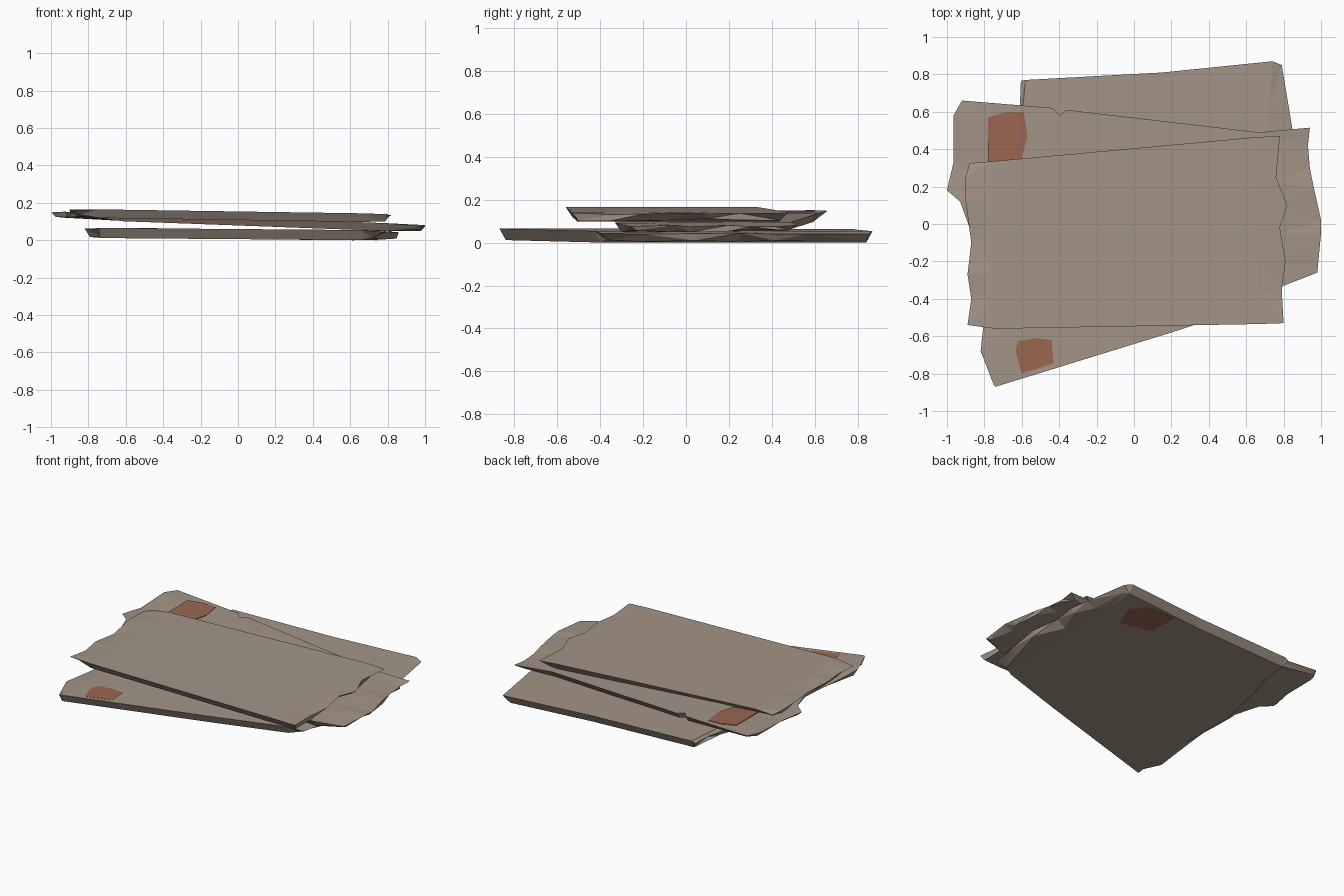
import bpy, bmesh, random

if "Cube" in bpy.data.objects:
    bpy.data.objects.remove(bpy.data.objects["Cube"])

random.seed(4)


def material(name, rgb):
    m = bpy.data.materials.new(name)
    m.diffuse_color = (*rgb, 1)
    m.use_nodes = True
    m.node_tree.nodes["Principled BSDF"].inputs["Base Color"].default_value = m.diffuse_color
    return m


STONE = material("dusty brown", (0.37, 0.30, 0.24))
RUST = material("rust red", (0.33, 0.135, 0.08))


def finish(bm, name, mat):
    bmesh.ops.recalc_face_normals(bm, faces=bm.faces)
    me = bpy.data.meshes.new(name)
    bm.to_mesh(me)
    bm.free()
    me.materials.append(mat)
    ob = bpy.data.objects.new(name, me)
    bpy.context.collection.objects.link(ob)
    return ob


def lerp(a, b, t):
    return a + (b - a) * t


def slab(name, left, right, columns, z0, slope, thick):
    """Broken slab: jagged left/right ends (front to back, equal counts) and
    straight columns given as (front point, back point)."""
    n = len(left)
    grid = [left]
    for f, b in columns:
        grid.append([(lerp(f[0], b[0], i / (n - 1)), lerp(f[1], b[1], i / (n - 1)))
                     for i in range(n)])
    grid.append(right)
    bm = bmesh.new()
    top, bot = [], []
    for c, col in enumerate(grid):
        end = c in (0, len(grid) - 1)
        tcol, bcol = [], []
        for r, (x, y) in enumerate(col):
            zt = z0 + slope * x
            zb = zt - thick
            xb, yb = x, y
            if r == 0:
                yb += 0.03
            if r == n - 1:
                yb -= 0.03
            if end:  # crumbled ends thin out irregularly
                zt -= random.uniform(0.002, 0.015)
                zb += random.uniform(0.004, 0.016)
                xb -= (1 if x > 0 else -1) * random.uniform(0.0, 0.07)
            tcol.append(bm.verts.new((x, y, zt)))
            bcol.append(bm.verts.new((xb, yb, zb)))
        top.append(tcol)
        bot.append(bcol)
    m = len(grid)
    for c in range(m - 1):
        for r in range(n - 1):
            for g in (top, bot):
                bm.faces.new((g[c][r], g[c + 1][r], g[c + 1][r + 1], g[c][r + 1]))
        for r in (0, n - 1):
            bm.faces.new((top[c][r], top[c + 1][r], bot[c + 1][r], bot[c][r]))
    for c in (0, m - 1):
        for r in range(n - 1):
            bm.faces.new((top[c][r], top[c][r + 1], bot[c][r + 1], bot[c][r]))
    bmesh.ops.triangulate(bm, faces=bm.faces)
    return finish(bm, name, STONE)


def patch(name, pts, z0, slope, below=False):
    """Thin painted patch following a slab surface."""
    bm = bmesh.new()
    lo, hi = (-0.001, 0.003) if below else (-0.003, 0.0012)
    a = [bm.verts.new((x, y, z0 + slope * x + lo)) for x, y in pts]
    b = [bm.verts.new((x, y, z0 + slope * x + hi)) for x, y in pts]
    bm.faces.new(a)
    bm.faces.new(b)
    for i in range(len(pts)):
        j = (i + 1) % len(pts)
        bm.faces.new((a[i], a[j], b[j], b[i]))
    return finish(bm, name, RUST)


# Bottom slab
slab("bottom_slab",
     [(-.75, -.86), (-.82, -.68), (-.79, -.4), (-.76, 0), (-.68, .35), (-.61, .63), (-.605, .765)],
     [(.78, -.4), (.82, -.2), (.86, .05), (.83, .25), (.86, .42), (.84, .55), (.79, .85)],
     [((-.74, -.87), (-.58, .77)), ((.2, -.58), (.15, .81)), ((.66, -.43), (.74, .87))],
     0.06, -0.008, 0.054)

# Middle slab, sloping down to the right
slab("middle_slab",
     [(-.72, -.3), (-.85, -.1), (-.93, .12), (-1.0, .18), (-.965, .33), (-.965, .58), (-.92, .66)],
     [(.98, -.26), (1.0, -.05), (1.0, .02), (.96, .2), (.94, .3), (.93, .42), (.94, .515)],
     [((-.62, -.32), (-.43, .62)), ((-.5, -.32), (-.4, .58)), ((-.4, -.32), (-.36, .61)),
      ((.8, -.33), (.67, .49))],
     0.121, -0.037, 0.042)

# Top slab
slab("top_slab",
     [(-.89, -.54), (-.87, -.4), (-.89, -.27), (-.87, -.1), (-.9, .12), (-.9, .25), (-.88, .325)],
     [(.8, -.53), (.79, -.35), (.81, -.2), (.78, -.02), (.82, .1), (.76, .25), (.78, .47)],
     [((-.74, -.56), (-.76, .335)), ((.66, -.535), (.66, .465))],
     0.154, -0.015, 0.046)

# Rust patches on the upper and lower faces
patch("bottom_slab_upper_patch",
      [(-.6, -.8), (-.43, -.745), (-.44, -.62), (-.52, -.61), (-.62, -.625), (-.635, -.68)],
      0.06, -0.008)
patch("bottom_slab_lower_patch",
      [(.33, .57), (.55, .52), (.62, .7), (.52, .79), (.33, .78)],
      0.006, -0.008, True)
patch("middle_slab_upper_patch",
      [(-.78, .33), (-.6, .35), (-.57, .47), (-.59, .6), (-.68, .6), (-.78, .57)],
      0.121, -0.037)
patch("middle_slab_lower_patch",
      [(.62, -.29), (.8, -.29), (.82, -.15), (.76, -.06), (.62, -.08)],
      0.079, -0.037, True)
